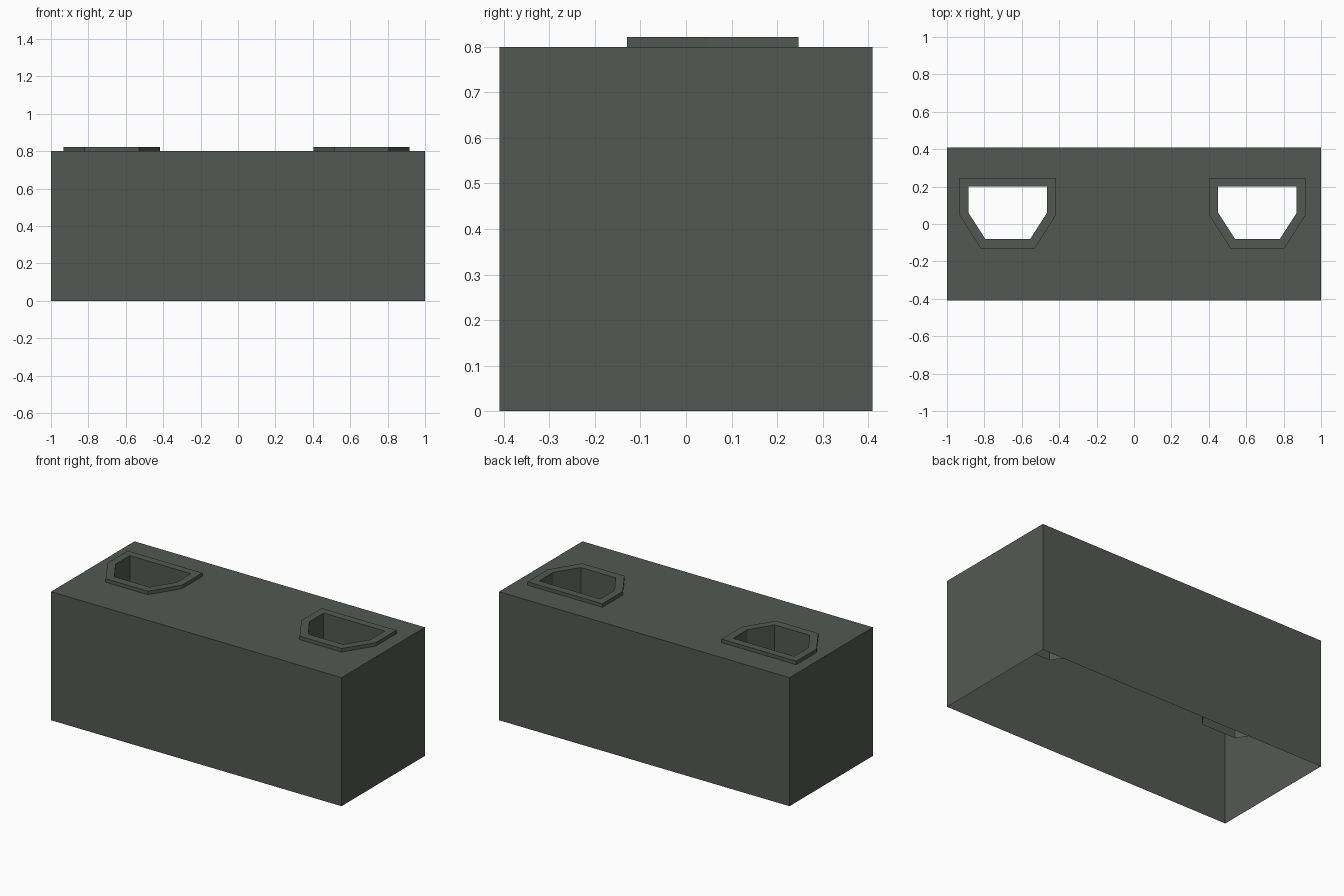
import bpy
import bmesh

if "Cube" in bpy.data.objects:
    bpy.data.objects.remove(bpy.data.objects["Cube"])

W, D, H = 1.0, 0.41, 0.80      # half width, half depth, height of the box
RIM_Z, WELL_Z = 0.822, 0.32    # top of the rims, lower end of the wells
CENTRES = {"left": -0.675, "right": 0.66}

# Counter-clockwise outlines around each opening's centre
RIM = [(-0.257, 0.047), (-0.145, -0.13), (0.145, -0.13),
       (0.257, 0.047), (0.257, 0.247), (-0.257, 0.247)]
WELL = [(-0.21, 0.06), (-0.12, -0.08), (0.12, -0.08),
        (0.21, 0.06), (0.21, 0.2), (-0.21, 0.2)]

grey = bpy.data.materials.new("dark grey")
grey.diffuse_color = (0.088, 0.098, 0.088, 1)
grey.use_nodes = True
grey.node_tree.nodes["Principled BSDF"].inputs["Base Color"].default_value = grey.diffuse_color


def ring(bm, pts, z, dx=0.0):
    return [bm.verts.new((x + dx, y, z)) for x, y in pts]


def bridge(bm, low, high):
    n = len(low)
    for i in range(n):
        j = (i + 1) % n
        bm.faces.new((low[i], low[j], high[j], high[i]))


def loop_edges(bm, verts):
    out = []
    for a, b in zip(verts, verts[1:] + verts[:1]):
        out.append(bm.edges.get((a, b)) or bm.edges.new((a, b)))
    return out


def finish(bm, name):
    me = bpy.data.meshes.new(name)
    bm.to_mesh(me)
    bm.free()
    me.materials.append(grey)
    ob = bpy.data.objects.new(name, me)
    bpy.context.collection.objects.link(ob)


# Open-bottomed box with two openings in its top
bm = bmesh.new()
corners = [(-W, -D), (W, -D), (W, D), (-W, D)]
low, high = ring(bm, corners, 0), ring(bm, corners, H)
bridge(bm, low, high)
edges = loop_edges(bm, high)
for cx in CENTRES.values():
    edges += loop_edges(bm, ring(bm, RIM, H, cx))
res = bmesh.ops.triangle_fill(bm, use_beauty=True, edges=edges, normal=(0, 0, 1))
top = [g for g in res["geom"] if isinstance(g, bmesh.types.BMFace)]
for f in top:
    f.normal_update()
    if f.normal.z < 0:
        f.normal_flip()
bmesh.ops.dissolve_limit(bm, angle_limit=0.01, verts=bm.verts[:], edges=bm.edges[:])
finish(bm, "box")

# Raised rim with a thin-walled well running down inside the box
for side, cx in CENTRES.items():
    bm = bmesh.new()
    rim_low, rim_top = ring(bm, RIM, H, cx), ring(bm, RIM, RIM_Z, cx)
    well_top, well_low = ring(bm, WELL, RIM_Z, cx), ring(bm, WELL, WELL_Z, cx)
    bridge(bm, rim_low, rim_top)
    bridge(bm, rim_top, well_top)
    bridge(bm, well_top, well_low)
    finish(bm, "rim_and_well_" + side)
